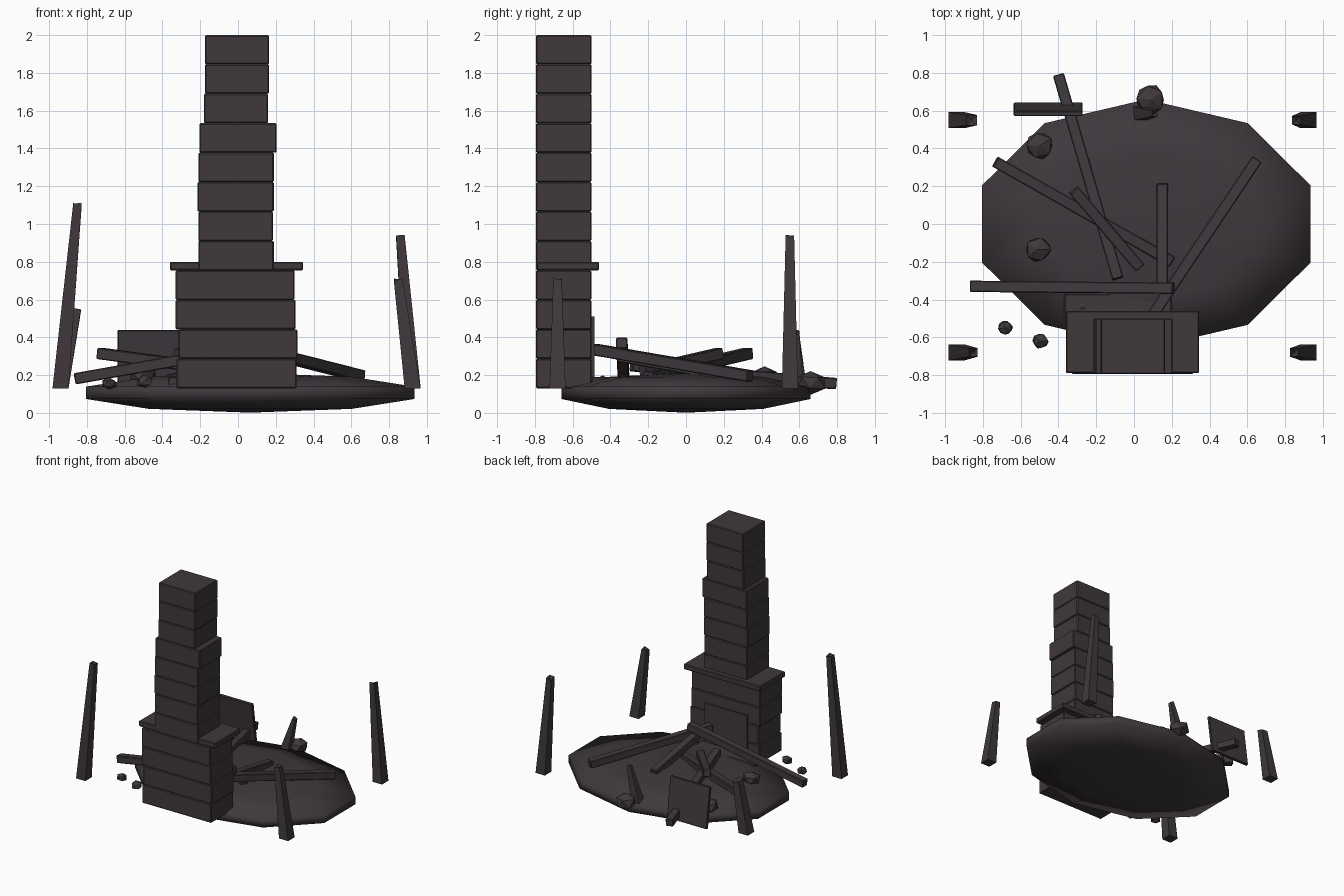
import bpy, bmesh, math, random
from mathutils import Vector, Matrix

if "Cube" in bpy.data.objects:
    bpy.data.objects.remove(bpy.data.objects["Cube"])

random.seed(4)
CHAR = bpy.data.materials.new("charred")
CHAR.diffuse_color = (0.05, 0.04, 0.046, 1)
CHAR.use_nodes = True
CHAR.node_tree.nodes["Principled BSDF"].inputs["Base Color"].default_value = CHAR.diffuse_color


def finish(name, bm, bevel=0.0, smooth=False):
    bmesh.ops.recalc_face_normals(bm, faces=bm.faces[:])
    me = bpy.data.meshes.new(name)
    bm.to_mesh(me)
    bm.free()
    me.materials.append(CHAR)
    ob = bpy.data.objects.new(name, me)
    bpy.context.collection.objects.link(ob)
    if smooth:
        for p in me.polygons:
            p.use_smooth = True
    if bevel:
        m = ob.modifiers.new("bevel", 'BEVEL')
        m.width = bevel
        m.segments = 1
    return ob


def box(name, x0, x1, y0, y1, z0, z1, bevel=0.006):
    bm = bmesh.new()
    bmesh.ops.create_cube(bm, size=1)
    bmesh.ops.scale(bm, vec=(x1 - x0, y1 - y0, z1 - z0), verts=bm.verts)
    ob = finish(name, bm, bevel)
    ob.location = ((x0 + x1) / 2, (y0 + y1) / 2, (z0 + z1) / 2)
    return ob


def beam(name, a, b, w=0.06):
    """Square timber between two end points, one side kept level."""
    a, b = Vector(a), Vector(b)
    d = (b - a).normalized()
    side = d.cross(Vector((0, 0, 1))).normalized()
    rot = Matrix((d, side, d.cross(side))).transposed()
    bm = bmesh.new()
    bmesh.ops.create_cube(bm, size=1)
    bmesh.ops.scale(bm, vec=((b - a).length, w, w), verts=bm.verts)
    bmesh.ops.transform(bm, matrix=Matrix.Translation((a + b) / 2) @ rot.to_4x4(), verts=bm.verts)
    finish(name, bm, 0.005)


def broken_post(name, base, top, w0=0.085, w1=0.045):
    """Tapered leaning post with a splintered top."""
    bm = bmesh.new()
    corners = [(-1, -1), (1, -1), (1, 1), (-1, 1)]
    lo = [bm.verts.new(Vector(base) + Vector((x * w0 / 2, y * w0 / 2, 0))) for x, y in corners]
    hi = [bm.verts.new(Vector(top) + Vector((x * w1 / 2, y * w1 / 2, -random.uniform(0, 0.03))))
          for x, y in corners]
    tip = bm.verts.new(Vector(top) - Vector((0, 0, 0.04)))
    bm.faces.new(lo[::-1])
    for i in range(4):
        j = (i + 1) % 4
        bm.faces.new((lo[i], lo[j], hi[j], hi[i]))
        bm.faces.new((hi[i], hi[j], tip))
    finish(name, bm)


def rock(name, loc, r, squash=0.8):
    bm = bmesh.new()
    bmesh.ops.create_icosphere(bm, subdivisions=1, radius=r)
    for v in bm.verts:
        v.co *= random.uniform(0.88, 1.08)
        v.co.z *= squash
    ob = finish(name, bm)
    ob.location = loc
    ob.rotation_euler.z = random.uniform(0, 6)


# Ash mound: flattened ten-sided dome
bm = bmesh.new()
bmesh.ops.create_uvsphere(bm, u_segments=10, v_segments=5, radius=1)
bmesh.ops.scale(bm, vec=(0.962, 0.694, 0.105), verts=bm.verts)
bmesh.ops.translate(bm, vec=(0.065, 0, 0.106), verts=bm.verts)
finish("ash_mound", bm, smooth=True)

# Chimney: uneven courses, wide firebox below and narrow stack above
COURSE = 0.156
firebox = [(-.325, .31), (-.315, .315), (-.33, .305), (-.33, .30)]
stack = [(-.21, .19), (-.21, .185), (-.215, .19), (-.21, .19),
         (-.205, .205), (-.18, .16), (-.175, .165), (-.175, .165)]
for i, (x0, x1) in enumerate(firebox + stack):
    z = 0.13 + i * COURSE
    box("chimney_course_%d" % (i + 1), x0, x1, -0.795, -0.5, z, min(z + COURSE, 2.0))
box("mantel", -0.36, 0.345, -0.79, -0.46, 0.755, 0.80)
box("firebox_opening", -0.22, 0.17, -0.51, -0.485, 0.14, 0.51, 0)
box("hearth", -0.37, 0.2, -0.5, -0.37, 0.12, 0.19)

# Splintered corner posts
broken_post("front_left_post", (-.94, -.68, .13), (-.85, -.68, 1.115))
broken_post("back_left_post", (-.94, .55, .13), (-.86, .55, .56), 0.085, 0.055)
broken_post("front_right_post", (.925, -.68, .13), (.848, -.68, .72))
broken_post("back_right_post", (.925, .55, .13), (.86, .55, .945))
broken_post("splintered_stub", (.03, .585, .13), (.11, .585, .44), 0.075, 0.03)

# Fallen roof beams
beams = [((-.865, -.33, .18), (.21, -.34, .37)),
         ((-.735, .33, .315), (.20, -.20, .19)),
         ((-.40, .79, .155), (-.085, -.29, .25)),
         ((.65, .34, .195), (.10, -.48, .335)),
         ((-.32, .18, .315), (.03, -.23, .22)),
         ((.15, .21, .20), (.15, -.36, .30))]
for i, (a, b) in enumerate(beams):
    beam("fallen_beam_%d" % (i + 1), a, b)

# Leaning wall panel at the back
panel = box("wall_panel", -0.637, -0.272, 0.595, 0.62, 0.105, 0.44, 0.004)
panel.rotation_euler.x = math.radians(8)

# Rubble
for i, (x, y, z, r) in enumerate([(.09, .66, .16, .085), (-.5, .415, .19, .078),
                                  (-.51, -.135, .20, .075), (-.68, -.55, .155, .043),
                                  (-.495, -.62, .165, .045), (-.27, -.44, .145, .075)]):
    rock("rubble_%d" % (i + 1), (x, y, z), r)
